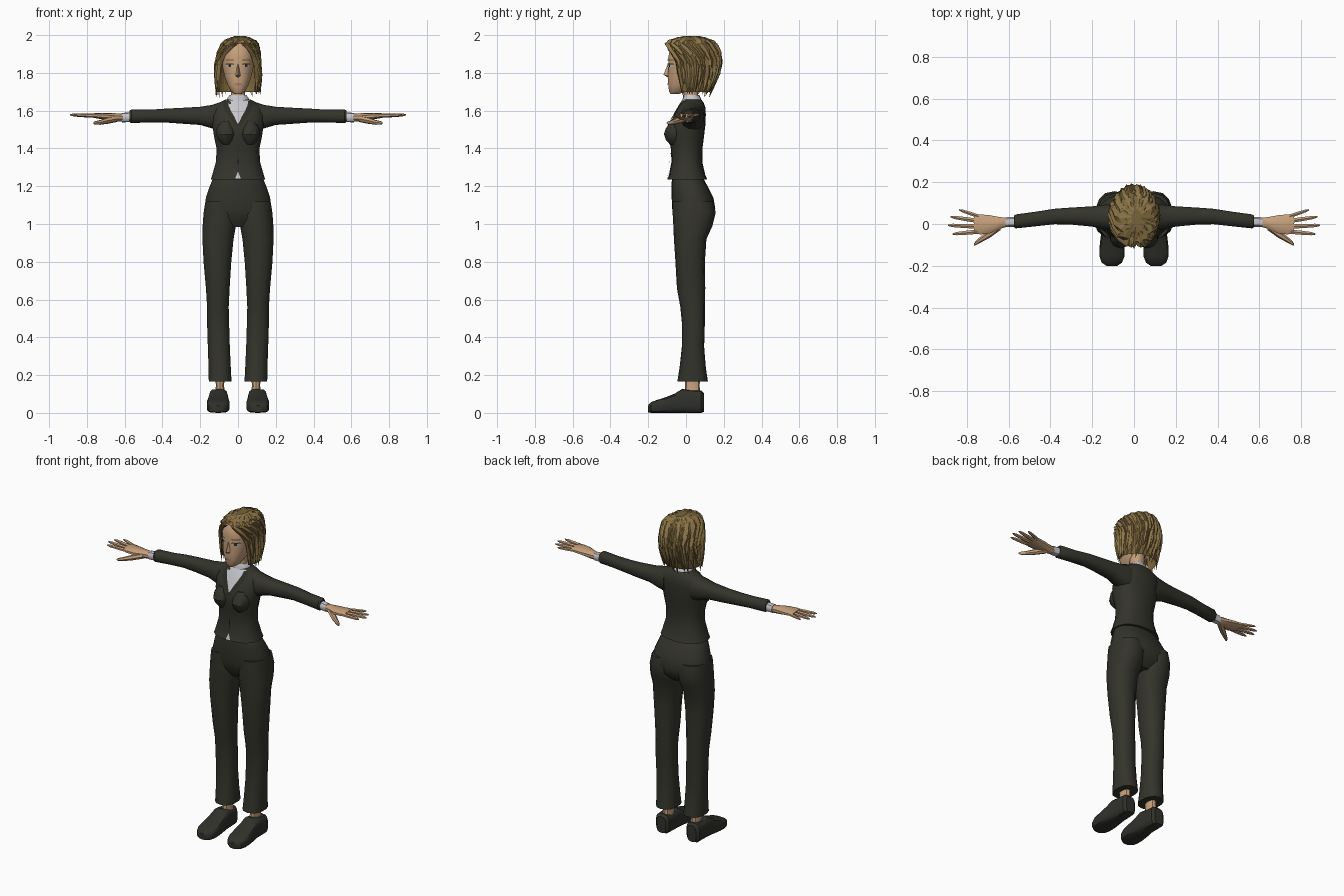
import bpy, bmesh, math, random
from mathutils import Vector
from mathutils.bvhtree import BVHTree

random.seed(4)


def material(name, rgb):
    m = bpy.data.materials.new(name)
    m.diffuse_color = (*rgb, 1)
    return m


SUIT = material("charcoal_cloth", (0.034, 0.034, 0.025))
LAPEL = material("dark_cloth", (0.026, 0.026, 0.019))
SHOE = material("shoe_leather", (0.03, 0.03, 0.024))
SHIRT = material("pale_shirt", (0.56, 0.56, 0.6))
SKIN = material("skin", (0.56, 0.35, 0.2))
LIP = material("lip", (0.4, 0.2, 0.12))
HAIR = material("blond_hair", (0.26, 0.175, 0.062))
HAIR2 = material("dark_blond_hair", (0.19, 0.125, 0.042))
DARK = material("eye_dark", (0.03, 0.022, 0.015))
WHITE = material("eye_white", (0.5, 0.47, 0.43))


def finish(name, bm, mats, mirror=False, angle=35):
    """Turn a bmesh into an object, with smooth shading below the given angle."""
    bmesh.ops.recalc_face_normals(bm, faces=bm.faces)
    me = bpy.data.meshes.new(name)
    bm.to_mesh(me)
    bm.free()
    for m in mats:
        me.materials.append(m)
    if angle:
        for p in me.polygons:
            p.use_smooth = True
        me.set_sharp_from_angle(angle=math.radians(angle))
    ob = bpy.data.objects.new(name, me)
    bpy.context.collection.objects.link(ob)
    if mirror:
        ob.modifiers.new("mirror", 'MIRROR').use_mirror_merge = False
    return ob


def loft(name, axis, rings, mat, n=14, p=0.85, mirror=False, caps=True):
    """Skin rounded sections: each is (position, min a, max a, min b, max b)."""
    bm = bmesh.new()
    loops = []
    for t, a0, a1, b0, b1 in rings:
        loop = []
        for i in range(n):
            u = 2 * math.pi * (i + 0.5) / n
            c, s = math.cos(u), math.sin(u)
            a = (a0 + a1) / 2 + (a1 - a0) / 2 * math.copysign(abs(c) ** p, c)
            b = (b0 + b1) / 2 + (b1 - b0) / 2 * math.copysign(abs(s) ** p, s)
            co = {'X': (t, a, b), 'Y': (a, t, b), 'Z': (a, b, t)}[axis]
            loop.append(bm.verts.new(co))
        loops.append(loop)
    for l0, l1 in zip(loops, loops[1:]):
        for i in range(n):
            j = (i + 1) % n
            bm.faces.new((l0[i], l0[j], l1[j], l1[i]))
    if caps:
        bm.faces.new(loops[0])
        bm.faces.new(loops[-1])
    return finish(name, bm, [mat], mirror)


def patch(name, rows, target, mat, lift=0.004, mirror=False):
    """Thin plate laid on the front of target: rows are (z, x left, x right)."""
    me = target.data
    tree = BVHTree.FromPolygons([v.co for v in me.vertices], [q.vertices for q in me.polygons])
    bm = bmesh.new()
    grid = []
    for z, x0, x1 in rows:
        line = []
        for k in range(5):
            x = x0 + (x1 - x0) * k / 4
            hit = tree.ray_cast(Vector((x, -1, z)), Vector((0, 1, 0)))[0]
            line.append(bm.verts.new((x, (hit.y if hit else 0) - lift, z)))
        grid.append(line)
    for r0, r1 in zip(grid, grid[1:]):
        for k in range(4):
            bm.faces.new((r0[k], r1[k], r1[k + 1], r0[k + 1]))
    return finish(name, bm, [mat], mirror)


# Jacket body, bust and sleeves
jacket = loft("jacket", 'Z', [
    (1.235, -.146, .146, -.10, .113), (1.26, -.138, .138, -.09, .102),
    (1.33, -.118, .118, -.077, .086), (1.40, -.115, .115, -.08, .087),
    (1.46, -.128, .128, -.092, .095), (1.52, -.137, .137, -.09, .102),
    (1.58, -.145, .145, -.062, .105), (1.62, -.135, .135, -.04, .102),
    (1.645, -.095, .095, -.025, .092), (1.66, -.066, .066, -.014, .08)], SUIT, n=18)
loft("bust", 'Z', [
    (1.42, .04, .08, -.085, -.03), (1.445, .02, .107, -.106, -.01),
    (1.475, .01, .118, -.117, 0), (1.505, .015, .115, -.107, 0),
    (1.545, .035, .095, -.08, 0)], SUIT, n=10, p=1, mirror=True)
loft("sleeve", 'X', [
    (.09, -.025, .095, 1.49, 1.648), (.14, -.028, .094, 1.505, 1.632),
    (.20, -.014, .086, 1.523, 1.622), (.30, -.004, .080, 1.530, 1.616),
    (.38, -.002, .074, 1.536, 1.612), (.47, -.012, .060, 1.537, 1.606),
    (.565, -.022, .047, 1.533, 1.607), (.575, -.016, .04, 1.54, 1.60)],
    SUIT, n=12, mirror=True)

# Shirt: front, collar, hem and cuffs
patch("shirt_front", [(1.655, -.062, .062), (1.63, -.056, .056), (1.60, -.042, .042),
                      (1.565, -.022, .022), (1.532, -.002, .002)], jacket, SHIRT)
patch("lapel", [(1.652, .054, .075), (1.63, .051, .078), (1.60, .038, .07),
                (1.565, .018, .046), (1.52, .0, .012)], jacket, LAPEL, .007, True)
patch("shirt_hem", [(1.275, -.001, .001), (1.24, -.015, .015)], jacket, SHIRT)
patch("jacket_opening", [(1.525, -.003, .003), (1.4, -.003, .003), (1.275, -.003, .003)],
      jacket, LAPEL, .002)
loft("shirt_collar", 'Z', [(1.635, -.068, .068, -.022, .088), (1.662, -.06, .06, -.018, .08),
                           (1.682, -.046, .046, -.012, .07)], SHIRT)
loft("shirt_cuff", 'X', [(.56, -.014, .036, 1.54, 1.592), (.614, -.015, .033, 1.538, 1.588)],
     SHIRT, n=10, mirror=True)

# Trousers
loft("trouser_hips", 'Z', [
    (1.26, -.112, .112, -.07, .08), (1.235, -.137, .137, -.075, .095),
    (1.19, -.155, .155, -.077, .12), (1.14, -.172, .172, -.076, .145),
    (1.08, -.18, .18, -.073, .155), (1.03, -.168, .168, -.06, .145),
    (.985, -.09, .09, -.03, .10)], SUIT, n=18)
loft("trouser_leg", 'Z', [
    (1.12, .02, .174, -.07, .145), (1.06, .004, .184, -.071, .157),
    (.99, .009, .189, -.067, .140), (.92, .022, .19, -.064, .108),
    (.80, .034, .184, -.056, .10), (.66, .043, .171, -.048, .102),
    (.56, .048, .165, -.03, .10), (.48, .046, .165, -.022, .10),
    (.35, .042, .161, -.022, .096), (.24, .037, .157, -.034, .105),
    (.165, .033, .156, -.046, .116)], SUIT, n=14, mirror=True)

# Ankles and shoes
loft("ankle", 'Z', [(.09, .063, .128, -.01, .078), (.14, .073, .118, -.004, .072),
                    (.22, .068, .122, -.006, .076)], SKIN, n=10, mirror=True)
loft("shoe", 'Y', [
    (.094, .075, .135, .005, .105), (.08, .06, .15, 0, .118), (.03, .056, .152, 0, .12),
    (-.02, .053, .154, 0, .127), (-.06, .049, .16, 0, .102), (-.11, .044, .166, 0, .082),
    (-.155, .045, .166, 0, .068), (-.185, .057, .155, 0, .057),
    (-.2, .08, .132, .003, .04)], SHOE, n=14, p=.55, mirror=True)

# Hands
loft("palm", 'X', [
    (.60, -.012, .03, 1.541, 1.583), (.64, -.024, .034, 1.542, 1.586),
    (.69, -.047, .044, 1.55, 1.588), (.735, -.052, .048, 1.557, 1.588),
    (.765, -.044, .046, 1.562, 1.586)], SKIN, n=10, mirror=True)
for label, y0, x1, y1, r in (("index", -.036, .868, -.048, .012), ("middle", -.012, .89, -.006, .0125),
                             ("ring", .014, .877, .034, .012), ("little", .036, .838, .068, .0105)):
    rings = []
    for t, k in ((0, 1), (.45, .95), (.85, .75), (1, .3)):
        x, y, z = .74 + (x1 - .74) * t, y0 + (y1 - y0) * t, 1.573 + .005 * t
        rings.append((x, y - r * k, y + r * k, z - r * k * .9, z + r * k * .9))
    loft(label + "_finger", 'X', rings, SKIN, n=6, p=1, mirror=True)
loft("thumb", 'X', [(.64, -.03, .02, 1.54, 1.575), (.69, -.066, -.02, 1.53, 1.565),
                    (.73, -.087, -.055, 1.525, 1.551), (.758, -.102, -.08, 1.526, 1.544),
                    (.766, -.103, -.094, 1.53, 1.54)], SKIN, n=7, p=1, mirror=True)

# Neck, head and nose
loft("neck", 'Z', [(1.63, -.05, .05, -.012, .075), (1.68, -.039, .039, -.012, .064),
                   (1.76, -.04, .04, -.02, .07)], SKIN, n=12)
head = loft("head", 'Z', [
    (1.688, -.018, .018, -.082, -.04), (1.70, -.036, .036, -.09, .0),
    (1.735, -.056, .056, -.095, .05), (1.78, -.072, .072, -.098, .09),
    (1.83, -.083, .083, -.094, .12), (1.88, -.086, .086, -.096, .13),
    (1.93, -.08, .08, -.086, .12), (1.975, -.045, .045, -.05, .08)], SKIN, n=16)
bm = bmesh.new()
nose = [bm.verts.new(c) for c in ((0, -.096, 1.848), (-.018, -.088, 1.782), (.018, -.088, 1.782),
                                  (0, -.119, 1.79), (0, -.09, 1.772))]
for f in ((0, 1, 3), (0, 3, 2), (1, 4, 3), (3, 4, 2)):
    bm.faces.new([nose[i] for i in f])
finish("nose", bm, [SKIN])

# Painted face details
patch("eye_white", [(1.846, .03, .056), (1.838, .022, .064), (1.83, .032, .056)], head, WHITE, .003, True)
patch("iris", [(1.847, .036, .051), (1.83, .037, .05)], head, DARK, .005, True)
patch("upper_lash", [(1.851, .027, .062), (1.845, .02, .068)], head, DARK, .006, True)
patch("eyebrow", [(1.872, .022, .062), (1.865, .02, .068)], head, HAIR2, .004, True)
patch("mouth", [(1.747, -.008, .008), (1.741, -.024, .024), (1.733, -.012, .012)], head, LIP)

# Hair envelope: (height, half width, front, back) from crown to tips
ENV = [(1.996, .015, .0, .06), (1.985, .062, -.07, .125), (1.955, .09, -.108, .158),
       (1.90, .108, -.112, .18), (1.84, .117, -.108, .186), (1.77, .121, -.095, .168),
       (1.68, .118, -.06, .125)]


def hair_point(az, z, grow):
    """Point on the envelope; az is 0 at the front, and hair is swept off the face."""
    for e0, e1 in zip(ENV, ENV[1:]):
        if z >= e1[0]:
            break
    t = min(1, max(0, (e0[0] - z) / (e0[0] - e1[0])))
    _, w, f, b = [p + (q - p) * t for p, q in zip(e0, e1)]
    side = 1 if az >= 0 else -1
    open_to = 1.0 if side < 0 else .9
    limit = open_to * min(1, max(0, (1.957 - z) / .1)) ** .6
    a = side * (limit + abs(az) * (math.pi - limit) / math.pi)
    cy, ry = (f + b) / 2, (b - f) / 2
    shift = .012 * max(0, 1 - limit)
    return Vector((math.sin(a) * (w + grow) + shift, cy - math.cos(a) * (ry + grow), z))


# Hair cap beneath the locks
bm = bmesh.new()
cols = 24
grid = [[bm.verts.new(hair_point(-math.pi + 1e-4 + (2 * math.pi) * c / cols, z, -.008))
         for c in range(cols)] for z in (1.99, 1.98, 1.955, 1.93, 1.90, 1.86, 1.80, 1.74, 1.70)]
for r, (g0, g1) in enumerate(zip(grid, grid[1:])):
    for c in range(cols):
        if r < 2 or c != cols // 2 - 1:
            d = (c + 1) % cols
            bm.faces.new((g0[c], g0[d], g1[d], g1[c]))
bm.faces.new(grid[0])
finish("hair_cap", bm, [HAIR2], angle=0)

# Overlapping tapered locks in layers
bm = bmesh.new()
for count, top, bottom, lift in ((22, 1.95, 1.685, -.004), (20, 1.975, 1.745, .0),
                                 (18, 1.99, 1.81, .003), (14, 1.995, 1.88, .005)):
    for i in range(count):
        az = -math.pi + 2 * math.pi * (i + .5 + random.uniform(-.2, .2)) / count
        end = bottom + random.uniform(-.018, .022)
        half = 1.25 * math.pi / count
        twist = random.uniform(-.12, .12)
        rows = []
        for t, wide in ((0, .7), (.2, 1), (.45, 1), (.75, .8), (1, .08)):
            z = top + (end - top) * t
            row = []
            for k, g in ((-1, -.006), (0, .007), (1, -.006)):
                a = az + twist * t + k * half * wide
                if az * a < 0 and abs(az) < 1:
                    a = math.copysign(.01, az)
                a = (a + math.pi) % (2 * math.pi) - math.pi
                row.append(bm.verts.new(hair_point(a, z, g * wide + lift + .003 * t)))
            rows.append(row)
        for r0, r1 in zip(rows, rows[1:]):
            for k in range(2):
                bm.faces.new((r0[k], r0[k + 1], r1[k + 1], r1[k])).material_index = int(i % 5 == 0)
finish("hair_locks", bm, [HAIR, HAIR2], angle=0)
